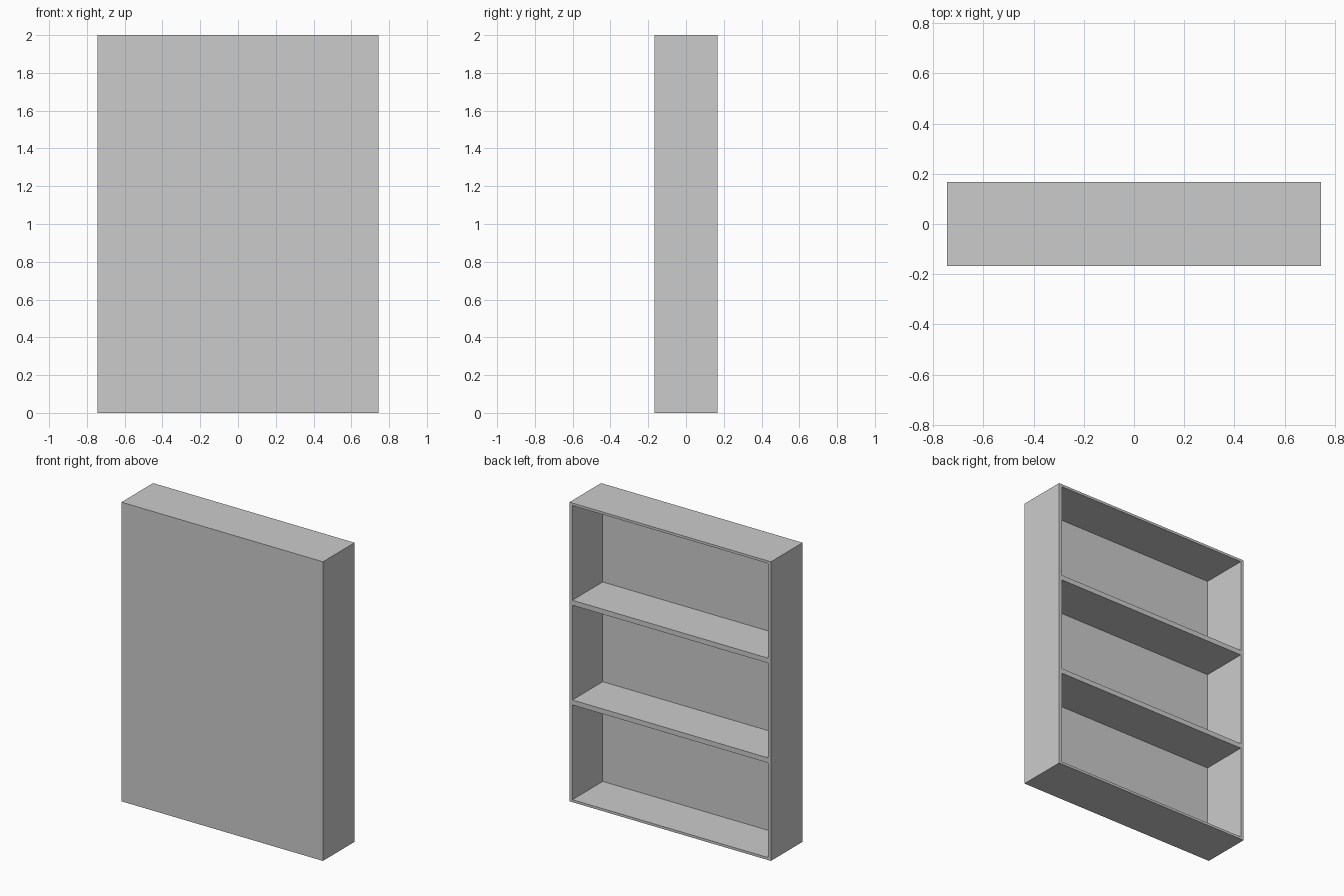
import bpy

if "Cube" in bpy.data.objects:
    bpy.data.objects.remove(bpy.data.objects["Cube"])

W, D, H = 1.49, 0.334, 2.0          # overall size
SIDE, RIM, PANEL = 0.022, 0.0167, 0.014   # side boards, top/bottom boards, closed panel
BAYS = 3


def box(name, lo, hi):
    size = [b - a for a, b in zip(lo, hi)]
    centre = [(a + b) / 2 for a, b in zip(lo, hi)]
    bpy.ops.mesh.primitive_cube_add(size=1, location=centre)
    ob = bpy.context.object
    ob.name = name
    ob.scale = size
    bpy.ops.object.transform_apply(location=True, rotation=False, scale=True)
    return ob


# Solid bookcase body, closed towards -y
bookcase = box("bookcase", (-W / 2, -D / 2, 0), (W / 2, D / 2, H))

# Three equal bays hollowed out from the +y side, leaving two shelves
pitch = H / BAYS
for i in range(BAYS):
    cutter = box(f"bay_cutter_{i + 1}",
                 (-W / 2 + SIDE, -D / 2 + PANEL, i * pitch + RIM),
                 (W / 2 - SIDE, D / 2 + 0.1, (i + 1) * pitch - RIM))
    cutter.hide_render = True
    bpy.context.view_layer.objects.active = bookcase
    mod = bookcase.modifiers.new("bay", 'BOOLEAN')
    mod.operation = 'DIFFERENCE'
    mod.solver = 'EXACT'
    mod.object = cutter
    bpy.ops.object.modifier_apply(modifier=mod.name)
    bpy.data.objects.remove(cutter)
